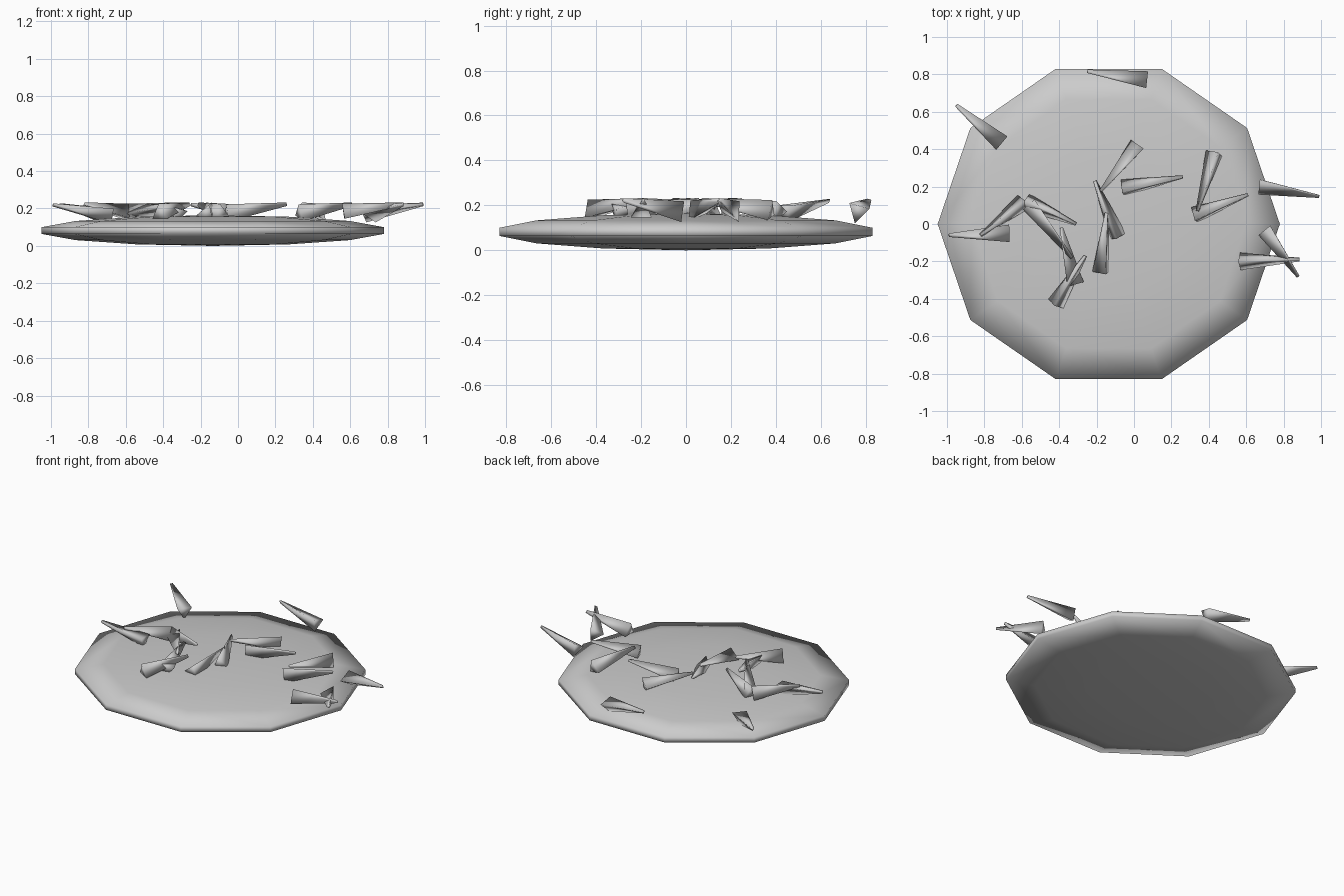
import bpy, bmesh, math
from mathutils import Vector

if "Cube" in bpy.data.objects:
    bpy.data.objects.remove(bpy.data.objects["Cube"])

grey = bpy.data.materials.new("plain grey")
grey.diffuse_color = (0.6, 0.6, 0.6, 1)
grey.use_nodes = True
grey.node_tree.nodes["Principled BSDF"].inputs["Base Color"].default_value = grey.diffuse_color


def finish(name, bm):
    bmesh.ops.recalc_face_normals(bm, faces=bm.faces[:])
    me = bpy.data.meshes.new(name)
    bm.to_mesh(me)
    bm.free()
    me.materials.append(grey)
    for p in me.polygons:
        p.use_smooth = True
    ob = bpy.data.objects.new(name, me)
    bpy.context.collection.objects.link(ob)
    return ob


# flattened ten-sided body with seven bands
bm = bmesh.new()
bmesh.ops.create_uvsphere(bm, u_segments=10, v_segments=7, radius=1)
xmax = max(v.co.x for v in bm.verts)
turn = math.radians(18)
for v in bm.verts:
    x, y, z = v.co
    c, s = math.cos(turn), math.sin(turn)
    # turn so a corner points to the back, then flatten
    v.co = ((x * c - y * s) * 0.87 / xmax - 0.135, (x * s + y * c) * 0.83 / xmax, z * 0.082 + 0.082)
finish("body_disc", bm)


# three-sided tapered spike from a wide base to a raised tip
def spike(name, bx, by, tx, ty, roll):
    base, tip = Vector((bx, by, 0.172)), Vector((tx, ty, 0.222))
    d = (tip - base).normalized()
    side = Vector((0, 0, 1)).cross(d).normalized()
    up = d.cross(side)
    bm = bmesh.new()
    rings = []
    for c, r in ((base, 0.054), (tip, 0.011)):
        ring = []
        for k in range(3):
            a = math.radians(roll + 120 * k)
            ring.append(bm.verts.new(c + r * (math.cos(a) * side + math.sin(a) * up)))
        rings.append(ring)
    for k in range(3):
        j = (k + 1) % 3
        bm.faces.new((rings[0][k], rings[0][j], rings[1][j], rings[1][k]))
    bm.faces.new(rings[0])
    bm.faces.new(rings[1])
    finish(name, bm)


# base x, base y, tip x, tip y, roll
spikes = [
    (0.065, 0.765, -0.25, 0.815, 46), (-0.71, 0.435, -0.95, 0.635, 30),
    (-0.67, -0.05, -0.99, -0.06, 30), (-0.59, 0.12, -0.82, -0.06, 90),
    (-0.58, 0.12, -0.31, 0.0, 90), (-0.55, 0.11, -0.33, -0.18, 60),
    (-0.32, -0.32, -0.39, -0.02, 45), (-0.42, -0.43, -0.26, -0.17, 90),
    (-0.17, -0.26, -0.145, 0.06, 110), (-0.09, -0.07, -0.21, 0.23, 80),
    (0.025, 0.415, -0.175, 0.175, 60), (-0.06, 0.185, 0.26, 0.25, 110),
    (0.435, 0.38, 0.34, 0.07, 75), (0.325, 0.04, 0.61, 0.155, 110),
    (0.675, 0.21, 0.99, 0.15, 60), (0.71, -0.03, 0.88, -0.28, 60),
    (0.565, -0.2, 0.885, -0.19, 90),
]
for i, s in enumerate(spikes):
    spike(f"spike_{i + 1:02d}", *s)
